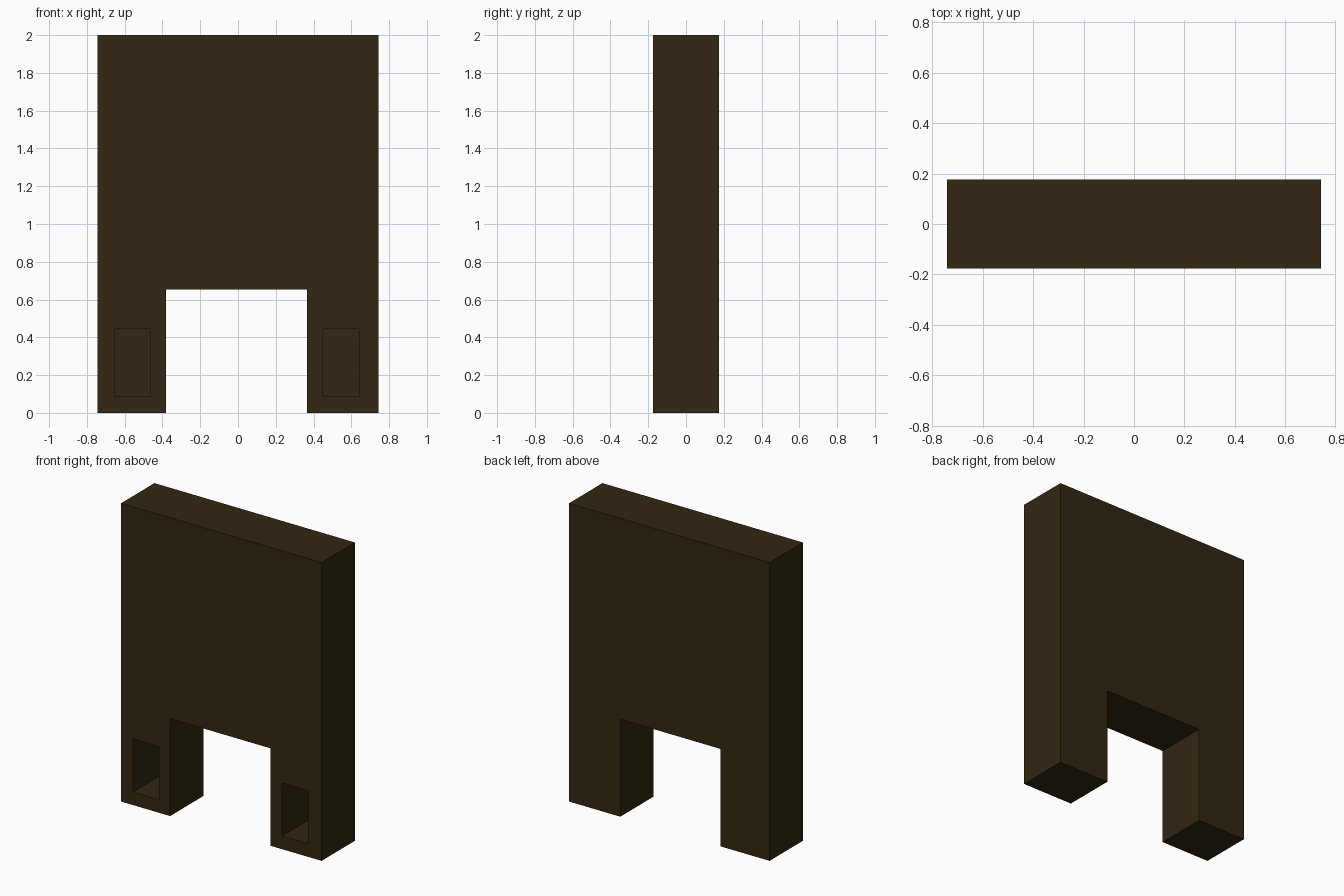
import bpy, bmesh

if "Cube" in bpy.data.objects:
    bpy.data.objects.remove(bpy.data.objects["Cube"])

HALF_DEPTH = 0.176


def extrude_profile(name, points, y0, y1):
    """Extrude an x-z outline from y0 to y1."""
    bm = bmesh.new()
    face = bm.faces.new([bm.verts.new((x, y0, z)) for x, z in points])
    new = bmesh.ops.extrude_face_region(bm, geom=[face])["geom"]
    bmesh.ops.translate(bm, vec=(0, y1 - y0, 0),
                        verts=[v for v in new if isinstance(v, bmesh.types.BMVert)])
    bmesh.ops.recalc_face_normals(bm, faces=bm.faces)
    mesh = bpy.data.meshes.new(name)
    bm.to_mesh(mesh)
    bm.free()
    obj = bpy.data.objects.new(name, mesh)
    bpy.context.collection.objects.link(obj)
    return obj


# Upright slab with two feet
slab = extrude_profile("two_legged_slab", [
    (-0.743, 0), (-0.38, 0), (-0.38, 0.653), (0.364, 0.653),
    (0.364, 0), (0.743, 0), (0.743, 2), (-0.743, 2),
], -HALF_DEPTH, HALF_DEPTH)

wood = bpy.data.materials.new("dark_brown")
wood.diffuse_color = (0.032, 0.02, 0.006, 1)
wood.use_nodes = True
wood.node_tree.nodes["Principled BSDF"].inputs["Base Color"].default_value = wood.diffuse_color
slab.data.materials.append(wood)

# Deep rectangular pockets in the front of each foot
for side, x0, x1 in (("left", -0.655, -0.464), ("right", 0.45, 0.641)):
    cutter = extrude_profile(side + "_pocket_cutter", [
        (x0, 0.088), (x1, 0.088), (x1, 0.444), (x0, 0.444),
    ], -HALF_DEPTH - 0.1, 0.14)
    cutter.data.materials.append(wood)
    cutter.hide_render = True
    cutter.hide_set(True)
    cut = slab.modifiers.new(side + "_pocket", "BOOLEAN")
    cut.operation = "DIFFERENCE"
    cut.solver = "EXACT"
    cut.object = cutter
